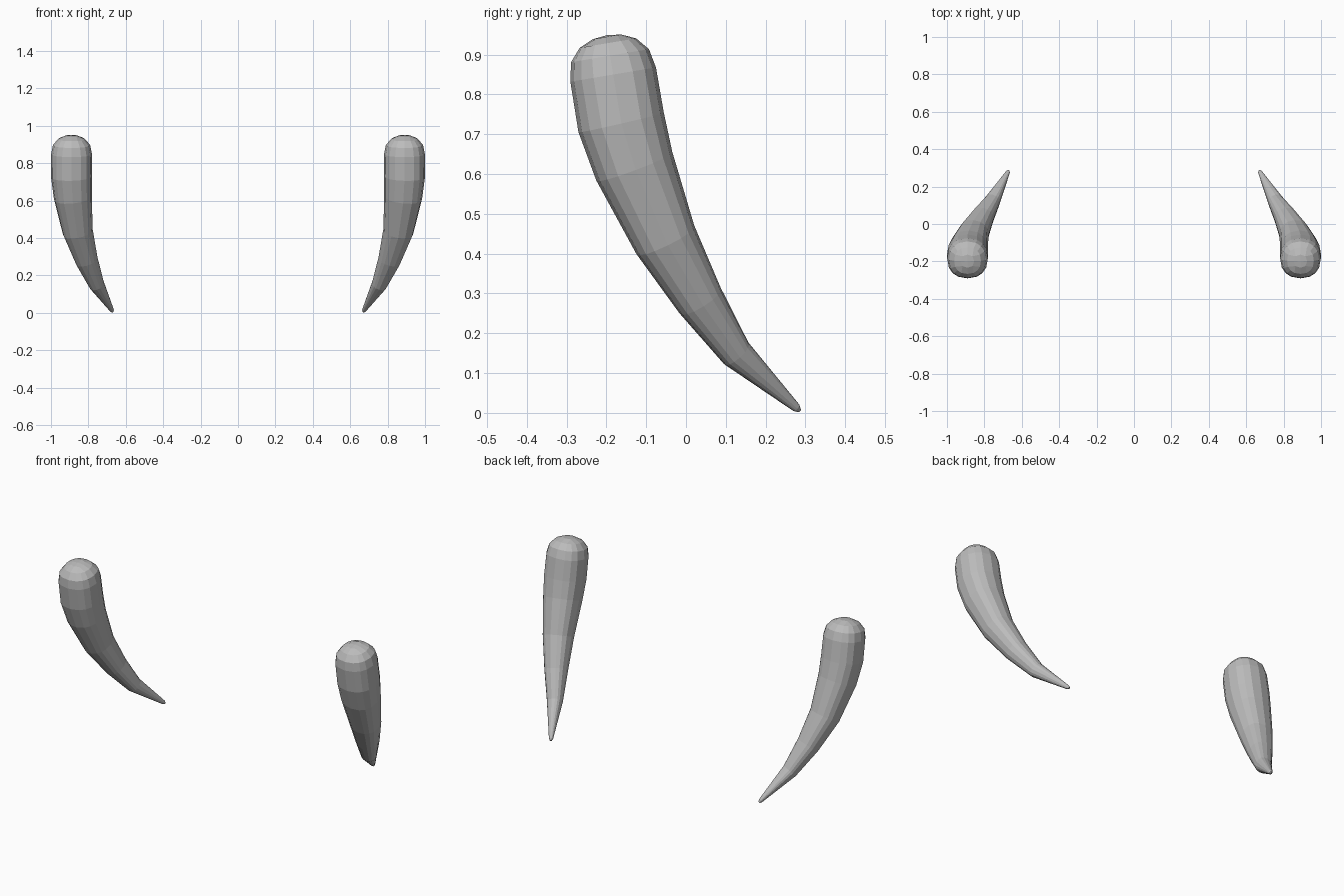
import bpy
import bmesh
import math
from mathutils import Vector

if "Cube" in bpy.data.objects:
    bpy.data.objects.remove(bpy.data.objects["Cube"], do_unlink=True)

# Plain grey finish
grey = bpy.data.materials.new("plain grey")
grey.use_nodes = True
grey.diffuse_color = (0.5, 0.5, 0.5, 1)
grey.node_tree.nodes["Principled BSDF"].inputs["Base Color"].default_value = (0.5, 0.5, 0.5, 1)

# Spine of the left horn, from the thick root to the tip: centre and radius
SPINE = [
    ((0.89, -0.183, 0.85), 0.109),
    ((0.89, -0.163, 0.73), 0.110),
    ((0.883, -0.13, 0.62), 0.102),
    ((0.857, -0.052, 0.435), 0.081),
    ((0.81, 0.035, 0.283), 0.061),
    ((0.755, 0.126, 0.15), 0.041),
    ((0.674, 0.277, 0.013), 0.011),
]
# Rounded root cap: height above the first ring and scale
CAP = [(0.10, 0.0), (0.096, 0.33), (0.08, 0.66), (0.048, 0.91)]


def section(px, py):
    """Turn a point of the square grid into a slightly squared round one."""
    size = max(abs(px), abs(py))
    angle = math.atan2(py, px)
    bulge = 1 + 0.04 * math.sin(2 * angle) ** 2
    return math.cos(angle) * bulge, math.sin(angle) * bulge, round(size * 2)


def frame(index):
    """Centre, side axis, depth axis and upward axis at a spine point."""
    points = [Vector(p) for p, r in SPINE]
    before, after = max(index - 1, 0), min(index + 1, len(points) - 1)
    up = (points[before] - points[after]).normalized()
    depth = up.cross(Vector((1, 0, 0))).normalized()
    return points[index], depth.cross(up), depth, up


def build_horn(name, side):
    bm = bmesh.new()
    # Grid of quads that becomes the top of the cap
    bmesh.ops.create_grid(bm, x_segments=4, y_segments=4, size=1)
    centre, across, depth, up = frame(0)
    radius = SPINE[0][1]
    outline = {}
    for v in bm.verts:
        cx, cy, level = section(v.co.x, v.co.y)
        height, scale = CAP[level]
        if level == 2:
            outline[v] = (cx, cy)
        v.co = centre + up * height + (across * cx + depth * cy) * radius * scale

    # Rings below the cap top, down to the tip
    rings = [(centre + up * CAP[3][0], across, depth, radius * CAP[3][1])]
    for i, (point, r) in enumerate(SPINE):
        c, a, d, u = frame(i)
        rings.append((c, a, d, r))
    c, a, d, u = frame(len(SPINE) - 1)
    rings.append((c - u * 0.012, a, d, 0.005))

    edges = [e for e in bm.edges if e.is_boundary]
    for c, a, d, r in rings:
        old = outline
        new = {v: bm.verts.new(c + (a * x + d * y) * r) for v, (x, y) in old.items()}
        outline = {new[v]: xy for v, xy in old.items()}
        next_edges = []
        for e in edges:
            p, q = e.verts
            bm.faces.new((p, q, new[q], new[p]))
            next_edges.append(bm.edges.get((new[p], new[q])))
        edges = next_edges
    bmesh.ops.holes_fill(bm, edges=edges, sides=0)

    # Mirror for the other side
    for v in bm.verts:
        v.co.x *= side
    bmesh.ops.recalc_face_normals(bm, faces=bm.faces)
    mesh = bpy.data.meshes.new(name)
    bm.to_mesh(mesh)
    bm.free()
    mesh.materials.append(grey)
    bpy.context.collection.objects.link(bpy.data.objects.new(name, mesh))


build_horn("left_horn", 1)
build_horn("right_horn", -1)
